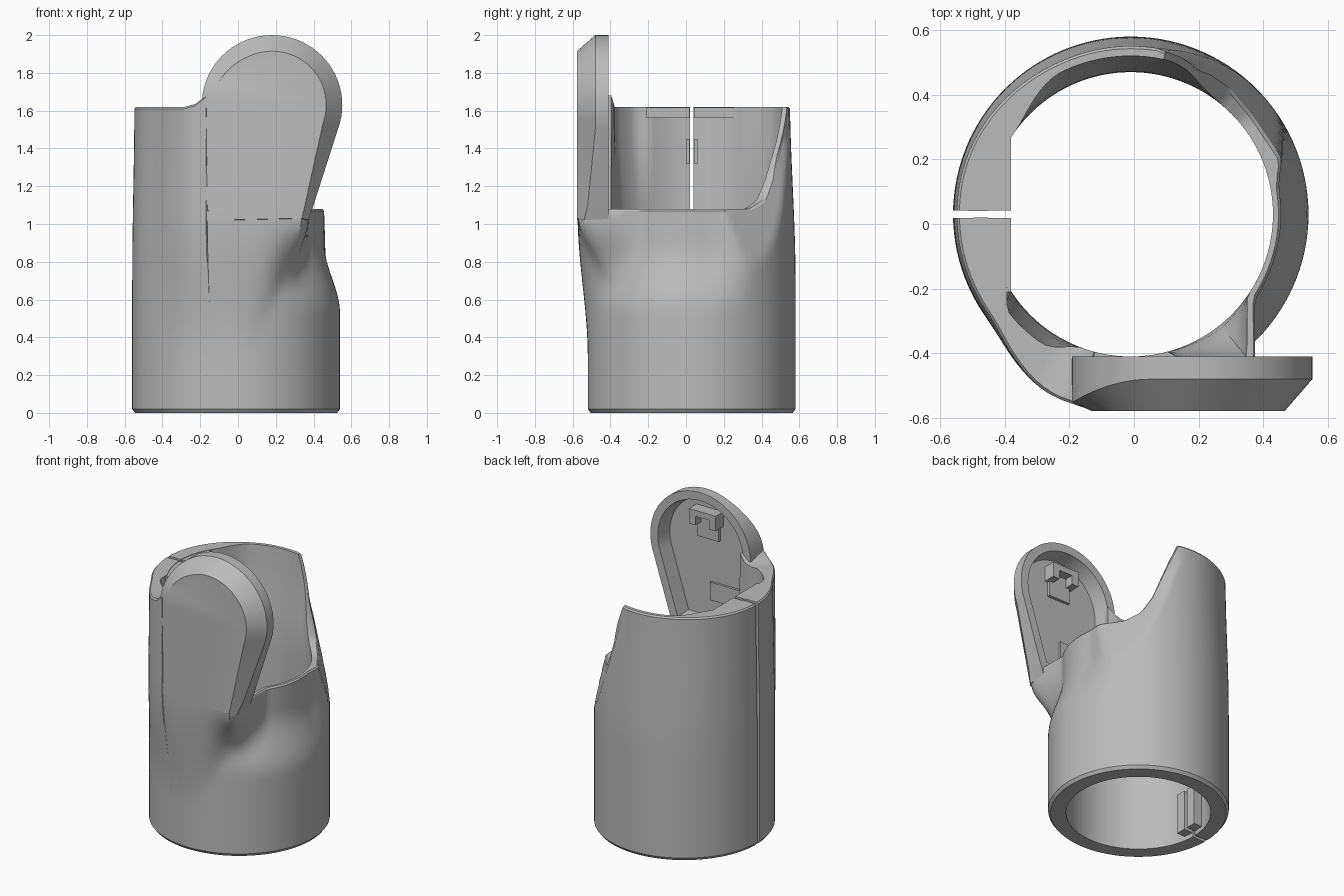
import bpy, bmesh
from math import sin, cos, radians

if "Cube" in bpy.data.objects:
    bpy.data.objects.remove(bpy.data.objects["Cube"], do_unlink=True)

grey = bpy.data.materials.new("plain_grey")
grey.use_nodes = True
grey.diffuse_color = (0.5, 0.5, 0.5, 1)
grey.node_tree.nodes["Principled BSDF"].inputs["Base Color"].default_value = (0.5, 0.5, 0.5, 1)

CX, CY = -0.01, 0.03          # tube axis
OUTER, INNER = 0.55, 0.44     # tube radii
LOW = 1.08                    # height of the side opening


def finish(bm, name, smooth=True):
    bmesh.ops.recalc_face_normals(bm, faces=bm.faces[:])
    mesh = bpy.data.meshes.new(name)
    bm.to_mesh(mesh)
    bm.free()
    mesh.materials.append(grey)
    ob = bpy.data.objects.new(name, mesh)
    bpy.context.collection.objects.link(ob)
    if smooth:
        bpy.ops.object.select_all(action="DESELECT")
        ob.select_set(True)
        bpy.context.view_layer.objects.active = ob
        bpy.ops.object.shade_smooth_by_angle(angle=radians(30))


def bridge(bm, a, b):
    n = len(a)
    for i in range(n):
        j = (i + 1) % n
        bm.faces.new((a[i], a[j], b[j], b[i]))


def ease(v, lo, hi):
    t = min(max((v - lo) / (hi - lo), 0), 1)
    return t * t * (3 - 2 * t)


def lerp(a, b, t):
    return a + (b - a) * t


def table(points, v):
    for (a, fa), (b, fb) in zip(points, points[1:]):
        if v <= b:
            return lerp(fa, fb, (v - a) / (b - a))
    return points[-1][1]


RIM = [(-180, 1.62), (-117, 1.62), (-111, 1.635), (-105, 1.68), (-104.4, LOW), (40, LOW),
       (52, 1.13), (60, 1.24), (66, 1.37), (72, 1.5), (78, 1.62), (180, 1.62)]


def inner_radius(deg, z):
    back = ease(deg, 45, 70) * (1 - ease(deg, 115, 145))
    front = ease(deg, -152, -140) * (1 - ease(deg, -125, -110))
    r = INNER + (0.05 * back + 0.045 * front) * ease(z, 1.0, 1.62)
    # inner wall opens into the corner behind the paddle
    if -75 < deg < -20:
        a = radians(deg)
        corner = min(0.36 / cos(a), 0.44 / abs(sin(a)))
        r = lerp(r, max(r, corner), ease(z, 0.75, LOW))
    return r


def outer_radius(deg, z, top):
    a = radians(deg)
    back = ease(deg, 20, 80) * (1 - ease(deg, 110, 170))
    r = OUTER - (0.012 + 0.018 * back) * ease(z, 0.7, 1.7)
    # scooped side thins the wall towards the opening
    scoop = 0.465 + (r - 0.465) * ease(top - z, 0.18, 0.55)
    weight = ease(deg, -75, -45) * (1 - ease(deg, 8, 36))
    r = lerp(r, scoop, weight)
    # slanted cut that carries the scoop up the back wall
    if 0 < deg < 100:
        plane = lerp(0.55, 0.355, (z - 0.79) / 0.83) / cos(radians(deg - 34))
        r = min(r, max(plane, inner_radius(deg, z) + 0.025))
    # front flattens into the paddle
    if -105 <= deg < -20:
        grow = ease(z, lerp(0.3, 0.65, ease(deg, -85, -60)), 1.05)
        c, s = max(cos(a), 0.01), abs(sin(a))
        flat = min(0.604 / s, 0.385 / c, 0.95 / (c + s))
        if deg < -90:
            flat = min(0.604 / s, 0.615)
        r = lerp(r, max(r, flat), grow)
    elif deg < -105:
        r = lerp(r, 0.613, ease(z, 0.3, 1.05) * ease(deg, -146, -110))
    return r


# tube body, open along a narrow slit
bm = bmesh.new()
gap, rows = 1.25, 26
angles = sorted([-180 + gap, 180 - gap, -104.4] + [d for d in range(-177, 178, 3)])
rings = []
for deg in angles:
    top = table(RIM, deg)
    a = radians(deg)
    section = [(outer_radius(deg, 0, top) - 0.015, 0)]
    for k in range(rows + 1):
        z = lerp(0.02, top - 0.01, k / rows)
        section.append((outer_radius(deg, z, top), z))
    rim = outer_radius(deg, top, top)
    section.append((rim - 0.008, top))
    for k in range(13):
        z = lerp(top, 0, k / 12)
        section.append((min(inner_radius(deg, z), rim - 0.02), z))
    rings.append([bm.verts.new((CX + r * cos(a), CY + r * sin(a), z)) for r, z in section])
for a, b in zip(rings, rings[1:]):
    bridge(bm, a, b)
bm.faces.new(rings[0])
bm.faces.new(rings[-1])
bmesh.ops.triangulate(bm, faces=[f for f in bm.faces if len(f.verts) > 4])
finish(bm, "tube_body")

# paddle outline: x, z, outward direction, front chamfer width, chamfer start
outline = [(-0.19, 1.02, -1, 0, 0.06, -0.552), (0.372, 1.02, 0.95, -0.3, 0.035, -0.54),
           (0.4, 1.1, 0.95, -0.3, 0.045, -0.52)]
for i in range(41):
    d = lerp(-20, 180, i / 40)
    c, s = cos(radians(d)), sin(radians(d))
    fade = ease(d, 110, 178)
    outline.append((0.18 + 0.372 * c, 1.63 + 0.37 * s, c, s,
                    lerp(0.085, 0.06, fade), lerp(-0.48, -0.552, fade)))
bm = bmesh.new()
front, middle, back, lip, floor = [], [], [], [], []
for x, z, nx, nz, cut, my in outline:
    front.append(bm.verts.new((x - cut * nx, -0.578, max(z - cut * nz, 1.02))))
    middle.append(bm.verts.new((x, my, z)))
    back.append(bm.verts.new((x, -0.41, z)))
    lx, lz = x - 0.055 * nx, max(z - 0.055 * nz, 1.12)
    lip.append(bm.verts.new((lx, -0.41, lz)))
    floor.append(bm.verts.new((lerp(lx, 0.17, 0.06), -0.51, lerp(lz, 1.5, 0.04))))
for a, b in ((front, middle), (middle, back), (back, lip), (lip, floor)):
    bridge(bm, a, b)
bm.faces.new(front)
bm.faces.new(floor)
finish(bm, "front_paddle")


def box(name, x, y, z):
    bm = bmesh.new()
    bmesh.ops.create_cube(bm, size=1)
    for v in bm.verts:
        v.co = [lerp(lo, hi, c + 0.5) for (lo, hi), c in zip((x, y, z), v.co)]
    finish(bm, name, False)


# catches inside the paddle
for side, x in (("right", 0.08), ("left", 0.23)):
    box("hook_prong_" + side, (x, x + 0.05), (-0.515, -0.43), (1.76, 1.84))
box("hook_bar", (0.08, 0.28), (-0.515, -0.43), (1.82, 1.86))
box("hook_base", (0.1, 0.26), (-0.515, -0.49), (1.66, 1.82))
box("lower_catch", (-0.06, 0.17), (-0.515, -0.495), (1.25, 1.37))

# collar plates and clasp blocks on both sides of the slit
for side, sign, reach in (("back", 1, 0.25), ("front", -1, 0.24)):
    near = 0.012
    ys = [lerp(near, reach, i / 6) for i in range(7)]
    shape = [(-0.38, near), (-0.38, reach)]
    shape += [(CX - (0.46 ** 2 - y * y) ** 0.5, y) for y in reversed(ys)]
    bm = bmesh.new()
    low, high = ([bm.verts.new((x, CY + sign * y, z)) for x, y in shape] for z in (1.56, 1.617))
    bridge(bm, low, high)
    bm.faces.new(low)
    bm.faces.new(high)
    finish(bm, "collar_plate_" + side, False)
    for level, z, width in (("upper", (1.32, 1.45), 0.03), ("lower", (0.03, 0.3), 0.08)):
        y = sorted((CY + sign * near, CY + sign * width))
        box(f"clasp_{level}_{side}", (-0.46, -0.385), y, z)
